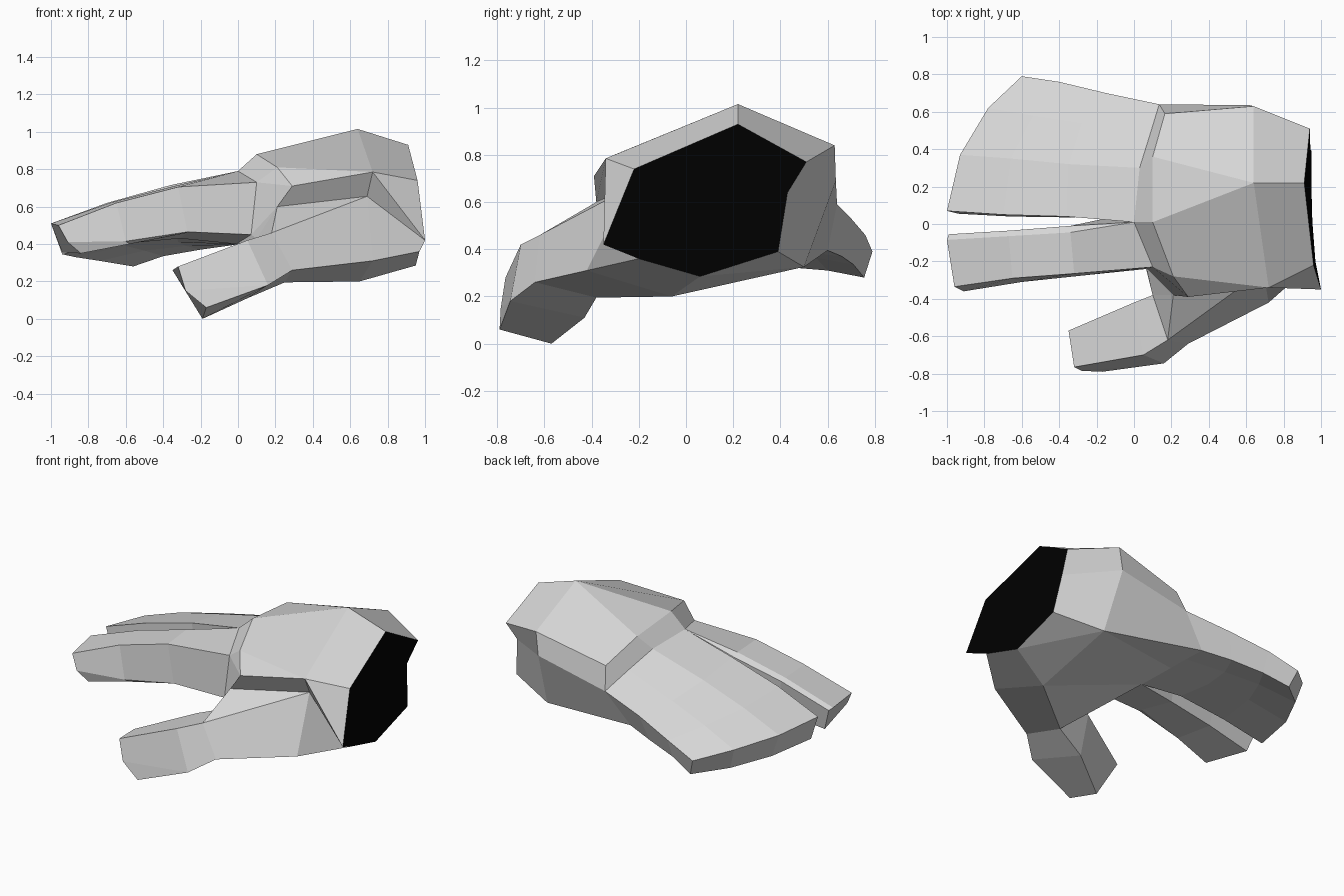
import bpy, bmesh

if "Cube" in bpy.data.objects:
    bpy.data.objects.remove(bpy.data.objects["Cube"])

def material(name, v):
    m = bpy.data.materials.new(name)
    m.diffuse_color = (v, v, v, 1)
    m.use_nodes = True
    m.node_tree.nodes["Principled BSDF"].inputs["Base Color"].default_value = m.diffuse_color
    return m

GREY = material("light_grey", 0.67)
BLACK = material("black", 0.0)

def build(name, lofts, faces=(), mat=GREY):
    """Bridge lists of points into flat-faced skin; repeated points collapse to triangles."""
    bm = bmesh.new()
    for rings, closed in lofts:
        rows = [[bm.verts.new(p) for p in r] for r in rings]
        n = len(rows[0])
        for a, b in zip(rows, rows[1:]):
            for i in range(n if closed else n - 1):
                j = (i + 1) % n
                bm.faces.new((a[i], a[j], b[j], b[i]))
    for f in faces:
        bm.faces.new([bm.verts.new(p) for p in f])
    bmesh.ops.remove_doubles(bm, verts=bm.verts, dist=0.0005)
    bmesh.ops.dissolve_degenerate(bm, edges=bm.edges, dist=0.0005)
    bmesh.ops.recalc_face_normals(bm, faces=bm.faces)
    me = bpy.data.meshes.new(name)
    bm.to_mesh(me)
    bm.free()
    me.materials.append(mat)
    ob = bpy.data.objects.new(name, me)
    bpy.context.collection.objects.link(ob)
    return ob

# Wrist outline, from the top ridge round the thumb side and underneath
w_top, w_front, w_corner, w_low = (.91, .22, .93), (.96, -.22, .74), (1, -.35, .42), (.97, -.2, .36)
w_bot, w_heel, w_step, w_back = (.95, .06, .285), (.95, .39, .39), (.915, .43, .64), (.94, .51, .77)

# Widest part of the palm
m_top, m_front, m_ridge, m_low = (.64, .22, 1.015), (.72, -.34, .785), (.69, -.25, .655), (.72, -.42, .31)
m_bot, m_heel, m_step, m_back = (.65, -.06, .2), (.65, .5, .325), (.62, .635, .69), (.64, .63, .84)

# Knuckle line
k_mid, k_in, k_out = (.1, .36, .85), (.1, .01, .88), (.21, -.28, .81)
k_front, k_under, k_back = (.29, -.39, .71), (.21, -.38, .6), (.165, .59, .73)

# Finger roots
f_in, f_mid, f_back = (0, .01, .79), (.03, .3, .765), (.135, .64, .59)
f_out, f_low, f_split, f_heel = (.1, -.23, .73), (.07, -.24, .45), (-.01, .06, .40), (-.02, .6, .395)
f_u1, f_u2 = (-.015, .32, .398), (-.015, .46, .396)

# Thumb root
t_ridge, t_low, t_bot, t_web = (.18, -.62, .46), (.29, -.64, .26), (.25, -.38, .195), (.1, -.38, .43)

wrist = [w_top, w_top, w_front, w_corner, w_corner, w_corner, w_low, w_bot, w_bot, w_bot, w_bot, w_heel, w_step, w_back]
middle = [m_top, m_top, m_front, m_front, m_ridge, m_ridge, m_low, m_bot, m_bot, m_heel, m_heel, m_heel, m_step, m_back]
knuckle = [k_mid, k_in, k_out, k_front, k_under, t_ridge, t_low, t_bot, f_split, f_u1, f_u2, f_heel, f_back, k_back]

# Palm, knuckle bevel and thumb web
build("palm",
      [([wrist, middle, knuckle], True),
       ([[f_back, k_back, k_mid, k_in, k_out, k_front, k_under],
         [f_back, f_back, f_mid, f_in, f_out, f_out, f_low]], False)],
      [(k_under, t_ridge, t_web), (k_under, t_web, f_low),
       (t_web, t_bot, f_split), (t_web, f_split, f_low)])

# Dark wrist end
build("wrist_opening", [],
      [(w_top, w_front, w_corner, w_low, w_bot, w_heel, w_step, w_back)], BLACK)

# Thumb
thumb_tip = [(-.32, -.765, .28), (-.28, -.785, .15), (-.17, -.79, .06), (-.19, -.57, 0), (-.35, -.57, .26)]
build("thumb",
      [([[t_ridge, t_low, t_low, t_bot, t_web],
         [(.05, -.70, .42), (.16, -.745, .18), (.16, -.745, .18), (.05, -.43, .11), (0, -.42, .40)],
         thumb_tip], True)], [thumb_tip])

# Single finger
index_tip = [(-.99, -.055, .5), (-1, -.085, .51), (-.96, -.335, .5), (-.91, -.36, .41), (-.84, -.34, .35), (-.94, -.085, .355)]
build("index_finger",
      [([[f_in, f_in, f_out, f_low, f_low, f_split],
         [(-.34, -.01, .69), (-.34, -.045, .71), (-.32, -.265, .705), (-.27, -.275, .465), (-.27, -.25, .46), (-.31, -.025, .43)],
         [(-.66, -.035, .61), (-.67, -.065, .625), (-.65, -.29, .62), (-.6, -.31, .415), (-.58, -.29, .40), (-.63, -.055, .40)],
         index_tip], True)], [index_tip])

# Remaining fingers, joined as one mitten-like block
block_tip = [(-1, .07, .51), (-.93, .37, .485), (-.78, .62, .445), (-.6, .79, .39),
             (-.56, .755, .28), (-.74, .6, .31), (-.87, .36, .33), (-.94, .055, .345)]
build("joined_fingers",
      [([[f_in, f_mid, (.083, .47, .68), f_back, f_heel, f_u2, f_u1, f_split],
         [(-.36, .04, .715), (-.35, .32, .67), (-.28, .54, .60), (-.15, .70, .53),
          (-.2, .66, .37), (-.28, .5, .39), (-.32, .3, .41), (-.33, .035, .45)],
         [(-.7, .05, .62), (-.66, .35, .585), (-.54, .58, .525), (-.4, .76, .46),
          (-.4, .71, .335), (-.5, .55, .365), (-.6, .34, .39), (-.66, .04, .41)],
         block_tip], True)],
      [(block_tip[i], block_tip[i + 1], block_tip[6 - i], block_tip[7 - i]) for i in range(3)])
